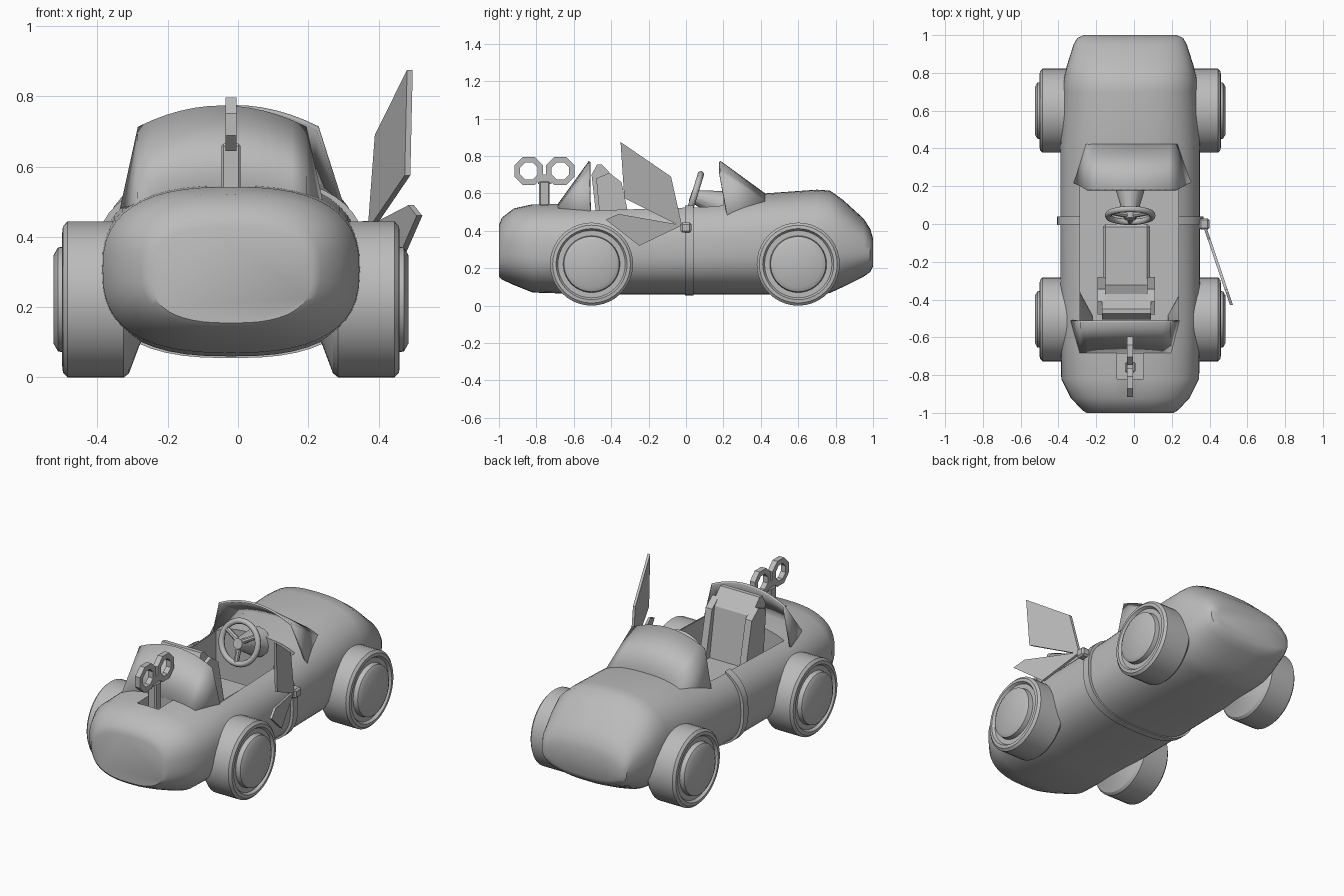
import bpy, bmesh, math
from mathutils import Matrix, Vector

if "Cube" in bpy.data.objects:
    bpy.data.objects.remove(bpy.data.objects["Cube"])

grey = bpy.data.materials.new("plain_grey")
grey.use_nodes = True
COLOUR = (0.5, 0.5, 0.5, 1)
grey.diffuse_color = COLOUR
grey.node_tree.nodes["Principled BSDF"].inputs["Base Color"].default_value = COLOUR
CX = -0.02     # centre line of the car
POWER = 2.6    # squareness of the hull section


def finish(name, bm, smooth=None):
    bmesh.ops.recalc_face_normals(bm, faces=bm.faces)
    mesh = bpy.data.meshes.new(name)
    bm.to_mesh(mesh)
    bm.free()
    mesh.materials.append(grey)
    ob = bpy.data.objects.new(name, mesh)
    bpy.context.collection.objects.link(ob)
    if smooth:
        shade(ob, smooth)
    return ob


def shade(ob, angle=35):
    bpy.ops.object.select_all(action='DESELECT')
    ob.select_set(True)
    bpy.context.view_layer.objects.active = ob
    bpy.ops.object.shade_smooth_by_angle(angle=math.radians(angle))


def loft(name, rings, smooth=None, caps=True, closed=True):
    bm = bmesh.new()
    rows = [[bm.verts.new(p) for p in ring] for ring in rings]
    n = len(rows[0])
    for a, b in zip(rows, rows[1:]):
        for i in range(n if closed else n - 1):
            j = (i + 1) % n
            bm.faces.new((a[i], a[j], b[j], b[i]))
    if caps:
        bm.faces.new(rows[0])
        bm.faces.new(rows[-1])
    bmesh.ops.remove_doubles(bm, verts=bm.verts, dist=0.0005)
    return finish(name, bm, smooth)


def box(name, x, y, z, bevel=0):
    bm = bmesh.new()
    size = [b - a for a, b in (x, y, z)]
    mid = [(a + b) / 2 for a, b in (x, y, z)]
    bmesh.ops.create_cube(bm, size=1, matrix=Matrix.Translation(mid) @ Matrix.Diagonal((*size, 1)))
    if bevel:
        bmesh.ops.bevel(bm, geom=bm.edges[:], offset=bevel, segments=1, affect='EDGES')
    return finish(name, bm)


def section(y, hw, z0, z1, n=48):
    ring = []
    for i in range(n):
        a = 2 * math.pi * i / n
        c, s = math.cos(a), math.sin(a)
        ring.append((CX + hw * math.copysign(abs(c) ** (2 / POWER), c), y,
                     (z0 + z1) / 2 + (z1 - z0) / 2 * math.copysign(abs(s) ** (2 / POWER), s)))
    return ring


def cut(ob, cutter):
    mod = ob.modifiers.new("cut", 'BOOLEAN')
    mod.operation, mod.solver, mod.object = 'DIFFERENCE', 'EXACT', cutter
    bpy.context.view_layer.objects.active = ob
    bpy.ops.object.modifier_apply(modifier=mod.name)


# Hull stations: y, half width, bottom, top
stations = [(-1.0, .23, .155, .43), (-.985, .255, .14, .47), (-.92, .315, .11, .52),
            (-.82, .365, .07, .542), (-.5, .37, .06, .55), (.1, .37, .06, .57),
            (.42, .37, .06, .6), (.7, .355, .06, .62), (.77, .352, .068, .615),
            (.84, .335, .1, .565), (.95, .3, .155, .465), (.985, .28, .18, .41), (1.0, .245, .21, .36)]


def hull_top(x, y):
    for a, b in zip(stations, stations[1:]):
        if a[0] <= y <= b[0]:
            t = (y - a[0]) / (b[0] - a[0])
            _, hw, z0, z1 = [p + (q - p) * t for p, q in zip(a, b)]
            u = min(abs(x - CX) / hw, 1)
            return (z0 + z1) / 2 + (z1 - z0) / 2 * (1 - u ** POWER) ** (1 / POWER)


body = loft("body", [section(*s) for s in stations])
# Strap round the middle
strap = loft("strap", [section(y, hw, .075 - d, .555 + d) for y, hw, d in
                       ((-.005, .36, 0), (-.005, .388, .02), (.04, .388, .02), (.04, .36, 0))], caps=False)
# Cockpit opening and key socket
cockpit = box("cockpit_cutter", (-.285, .235), (-.515, .2), (.22, 1))
socket = box("socket_cutter", (CX - .07, CX + .07), (-.82, -.68), (.45, .8))
for ob, cutters in ((body, (cockpit, socket)), (strap, (cockpit,))):
    for c in cutters:
        cut(ob, c)
    shade(ob)
for c in (cockpit, socket):
    bpy.data.objects.remove(c)


# Curved wind shields rising from the hull
def shield(name, cx, y_open, y_base, y_foot, half, foot):
    arch, base = [(cx - foot, y_foot, .48)], [(cx - half, y_base, hull_top(cx - half, y_base) - .01)]
    for i in range(13):
        u = -1 + i / 6
        x = cx + u * half
        arch.append((x, y_open, .77 - .06 * u * u))
        base.append((x, y_base, hull_top(x, y_base) - .005))
    arch.append((cx + foot, y_foot, .48))
    base.append(base[-1])
    ob = loft(name, [arch, base], caps=False, closed=False)
    mod = ob.modifiers.new("thickness", 'SOLIDIFY')
    mod.thickness, mod.offset = .012, 0
    shade(ob)


shield("front_windshield", -.012, .18, .42, .22, .238, .31)
shield("rear_cowl", -.045, -.515, -.68, -.51, .237, .285)


# Wheels turned from one profile: distance from centre line, radius
profile = [(.2, .02), (.26, .13), (.29, .21), (.305, .222), (.465, .222), (.478, .208), (.48, .19),
           (.465, .18), (.465, .152), (.492, .148), (.505, .125), (.505, .001)]
for side, sx in (("left", 1), ("right", -1)):
    for end, y in (("front", -.505), ("back", .6)):
        loft(f"{end}_{side}_wheel",
             [[(CX + sx * d, y + r * math.cos(a), .222 + r * math.sin(a))
               for a in (2 * math.pi * i / 40 for i in range(40))] for d, r in profile], 30)


# Seat: cushion, backrest and side bolsters
def prism(name, outline, x0, x1):
    return loft(name, [[(x, y, z) for y, z in outline] for x in (x0, x1)])


SX = -.04
box("seat_cushion", (SX - .125, SX + .125), (-.34, 0), (.22, .38), .015)
prism("seat_back", [(-.31, .3), (-.37, .67), (-.45, .755), (-.475, .755), (-.505, .7), (-.46, .3)],
      SX - .13, SX + .13)
for side, sx in (("left", 1), ("right", -1)):
    prism(f"{side}_seat_bolster", [(-.28, .36), (-.345, .66), (-.41, .71), (-.48, .68), (-.45, .36)],
          SX + sx * .11, SX + sx * .152)


def rod(name, p, q, r1, r2, sides=8):
    p, q = Vector(p), Vector(q)
    bm = bmesh.new()
    rot = (q - p).to_track_quat('Z', 'Y').to_matrix().to_4x4()
    bmesh.ops.create_cone(bm, cap_ends=True, segments=sides, radius1=r1, radius2=r2,
                          depth=(q - p).length, matrix=Matrix.Translation((p + q) / 2) @ rot)
    return finish(name, bm, 40)


# Steering wheel, spokes and column
hub = Vector((CX, .045, .59))
tilt = Matrix.Rotation(math.radians(-17), 3, 'X')
bpy.ops.mesh.primitive_torus_add(location=hub, rotation=(math.radians(73), 0, 0), major_radius=.118,
                                 minor_radius=.017, major_segments=28, minor_segments=8)
rim = bpy.context.object
rim.name = "steering_rim"
rim.data.materials.append(grey)
shade(rim, 60)
for i in range(3):
    a = math.radians(-90 + 120 * i)
    rod(f"steering_spoke_{i + 1}", hub, hub + tilt @ Vector((.115 * math.cos(a), 0, .115 * math.sin(a))),
        .016, .014)
rod("steering_column", hub + Vector((0, -.02, 0)), (CX, .21, .53), .03, .085, 12)

# Wind-up key: stem and two faceted loops
box("key_stem", (CX - .027, CX + .027), (-.785, -.73), (.44, .665), .006)
for side, y in (("front", -.84), ("back", -.672)):
    rings = []
    for r, x in ((.082, -.016), (.082, .016), (.05, .016), (.05, -.016), (.082, -.016)):
        rings.append([(CX + x, y + r * math.cos(a), .72 + r * math.sin(a))
                      for a in (math.pi * (i + .5) / 4 for i in range(8))])
    loft(f"key_{side}_loop", rings, caps=False)
box("key_bridge", (CX - .016, CX + .016), (-.79, -.72), (.65, .7))

# Strap knot and its two trailing ribbons
box("strap_knot", (.345, .4), (-.03, .03), (.39, .445), .01)
ribbons = {"upper": [(-.02, .42), (-.08, .69), (-.35, .875), (-.33, .575)],
           "lower": [(-.02, .43), (-.36, .49), (-.43, .46), (-.25, .32)]}
for name, outline in ribbons.items():
    loft(f"{name}_ribbon", [[(.37 + d - .34 * y, y, z) for y, z in outline] for d in (-.008, .008)])
